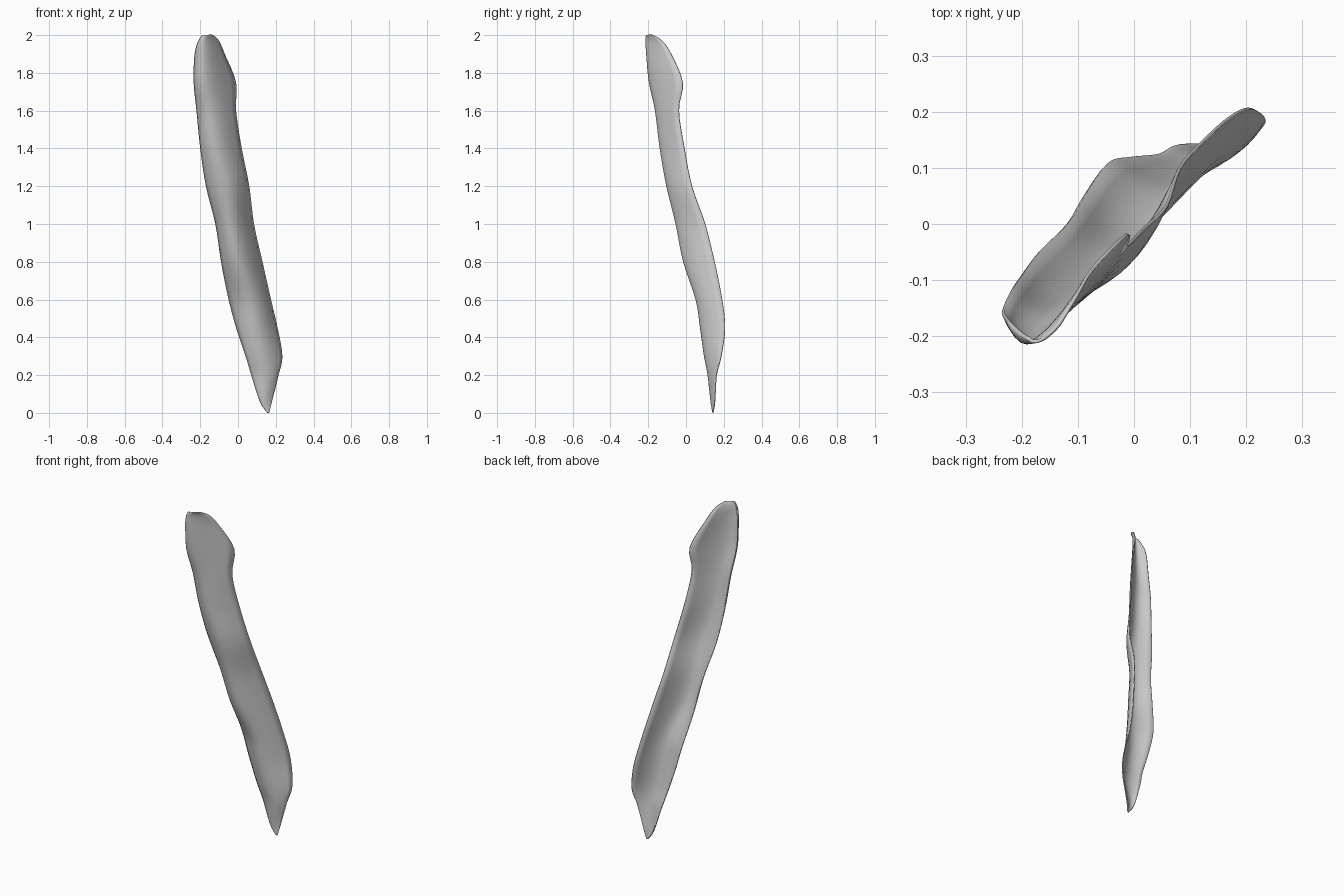
import bpy
import bmesh
from mathutils import Vector

if "Cube" in bpy.data.objects:
    bpy.data.objects.remove(bpy.data.objects["Cube"], do_unlink=True)

# Stations from tip to rounded top: height, then x, y of
# the near rim, the belly of the trough and the far rim
STATIONS = [
    (0.0, .155, .14, .16, .14, .165, .14),
    (.06, .115, .14, .14, .13, .18, .15),
    (.2, .07, .135, .15, .115, .215, .16),
    (.3, .04, .12, .14, .1, .235, .185),
    (.45, -.01, .115, .11, .08, .21, .205),
    (.6, -.05, .105, .08, .055, .175, .19),
    (.8, -.09, .05, .02, -.01, .13, .15),
    (1.0, -.12, 0, -.02, -.05, .085, .1),
    (1.2, -.17, -.05, -.05, -.1, .06, .03),
    (1.4, -.2, -.09, -.1, -.135, .02, -.01),
    (1.6, -.22, -.12, -.13, -.16, -.01, -.04),
    (1.75, -.235, -.155, -.15, -.185, -.01, -.02),
    (1.9, -.23, -.17, -.17, -.205, -.07, -.08),
    (1.97, -.21, -.19, -.175, -.21, -.1, -.13),
    (2.0, -.19, -.205, -.165, -.21, -.13, -.18),
]
STEPS = 4
ACROSS = 12


def make_material(name, color):
    mat = bpy.data.materials.new(name)
    mat.use_nodes = True
    mat.diffuse_color = color
    shader = next(n for n in mat.node_tree.nodes if n.type == "BSDF_PRINCIPLED")
    shader.inputs["Base Color"].default_value = color
    shader.inputs["Roughness"].default_value = 0.8
    return mat


def blend(before, start, end, after, t):
    """Smooth value between two neighbouring stations."""
    slope_in = (end - before) / 2
    slope_out = (after - start) / 2
    rise = end - start
    return (start + slope_in * t
            + (3 * rise - 2 * slope_in - slope_out) * t ** 2
            + (slope_in + slope_out - 2 * rise) * t ** 3)


def smooth_stations(stations):
    last = len(stations) - 1
    rows = []
    for i in range(last):
        four = [stations[min(max(i + k, 0), last)] for k in (-1, 0, 1, 2)]
        for step in range(STEPS):
            rows.append([blend(*values, step / STEPS) for values in zip(*four)])
    rows.append(stations[last])
    return rows


def section(row):
    """Curved cross-section from one rim through the belly to the other."""
    z, ax, ay, mx, my, bx, by = row
    near, belly, far = Vector((ax, ay, z)), Vector((mx, my, z)), Vector((bx, by, z))
    control = 2 * belly - (near + far) / 2
    for k in range(ACROSS + 1):
        t = k / ACROSS
        yield near * (1 - t) ** 2 + control * (2 * t * (1 - t)) + far * t ** 2


# Trough-shaped leaf blade, lofted through the sections
bm = bmesh.new()
grid = [[bm.verts.new(p) for p in section(row)] for row in smooth_stations(STATIONS)]
for low, high in zip(grid, grid[1:]):
    for k in range(ACROSS):
        bm.faces.new((low[k], low[k + 1], high[k + 1], high[k]))
mesh = bpy.data.meshes.new("curved_blade")
bm.to_mesh(mesh)
bm.free()
blade = bpy.data.objects.new("curved_blade", mesh)
bpy.context.collection.objects.link(blade)
mesh.materials.append(make_material("plain_grey", (0.6, 0.6, 0.6, 1)))

# Thin wall, grown towards the hollow side
shell = blade.modifiers.new("thin_wall", "SOLIDIFY")
shell.thickness = 0.006
shell.offset = -1

bpy.context.view_layer.objects.active = blade
blade.select_set(True)
bpy.ops.object.shade_smooth_by_angle(angle=0.6)
